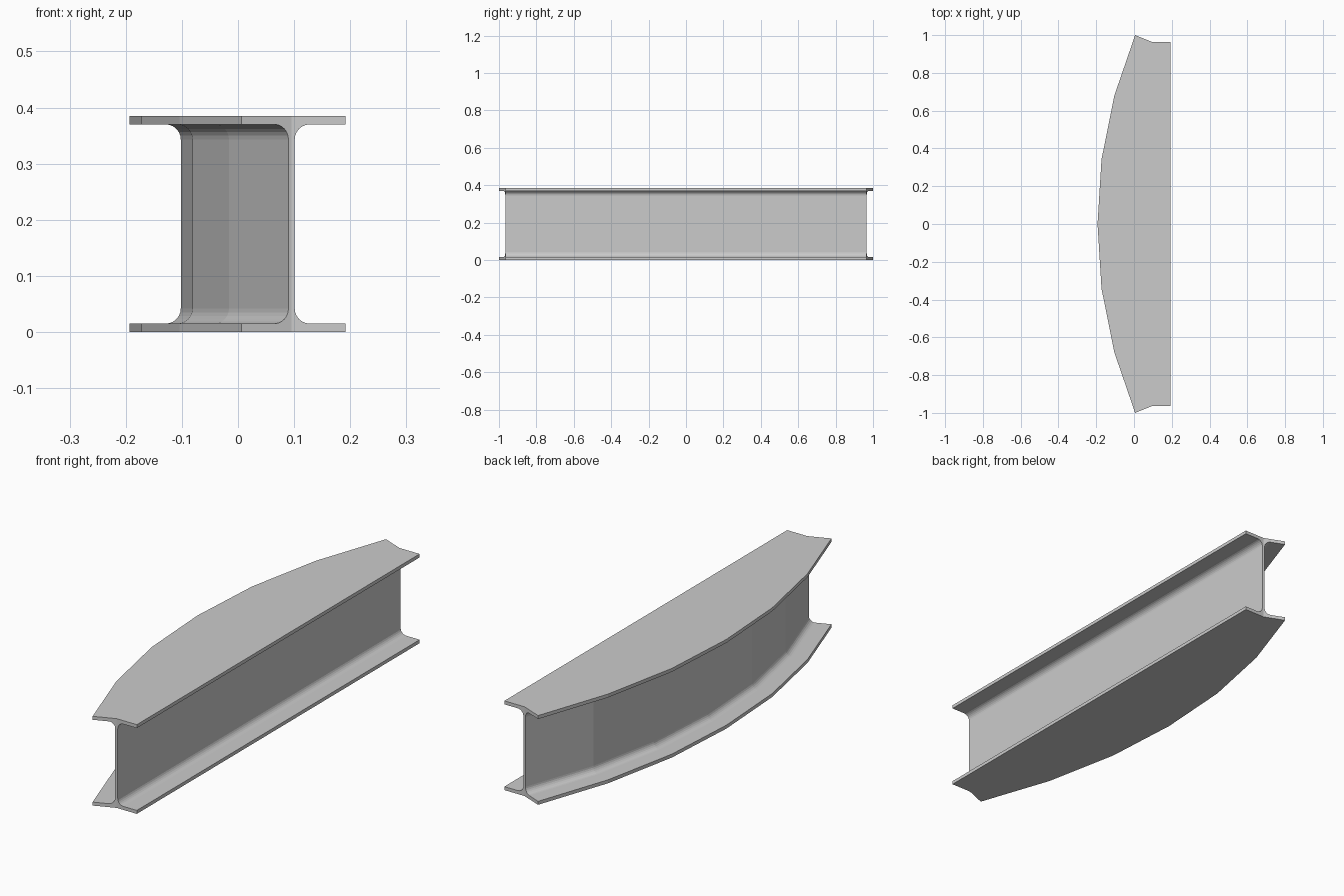
import bpy, bmesh
from math import sin, cos, pi

if "Cube" in bpy.data.objects:
    bpy.data.objects.remove(bpy.data.objects["Cube"])

H, T, R, SEG = 0.385, 0.015, 0.027, 6   # height, flange thickness, fillet
W = 0.091                               # flange overhang beyond web

# Half outline from flange edge to web, as (distance from edge, z), bottom to top
lower = [(0, 0), (0, T)]
for i in range(SEG + 1):
    a = i / SEG * pi / 2
    lower.append((W - R + R * sin(a), T + R - R * cos(a)))
profile = lower + [(d, H - z) for d, z in reversed(lower)]

# Plan stations of the bowed side: flange edge and web face, mirrored in y
half = [((-0.193, 0), (-0.102, 0)),
        ((-0.172, 0.342), (-0.081, 0.334)),
        ((-0.104, 0.680), (-0.016, 0.655)),
        ((0.006, 1.0), (0.090, 0.966))]
flip = lambda p: (p[0], -p[1])
stations = [(flip(a), flip(b)) for a, b in reversed(half[1:])] + half
XR, XC, YEND = 0.192, 0.0955, 0.964     # straight edge, end kink, straight length

bm = bmesh.new()
rings = []
for k, (edge, web) in enumerate(stations):
    left = []
    for d, z in profile:
        t = d / W
        left.append(bm.verts.new((edge[0] + (web[0] - edge[0]) * t,
                                  edge[1] + (web[1] - edge[1]) * t, z)))
    y = max(-YEND, min(YEND, web[1]))
    top = bm.verts.new((XC, y, H))
    right = [bm.verts.new((XR - d, y, z)) for d, z in reversed(profile)]
    bottom = bm.verts.new((XC, y, 0))
    rings.append(left + [top] + right + [bottom])

# Skin between neighbouring stations
n = len(rings[0])
for a, b in zip(rings, rings[1:]):
    for i in range(n):
        j = (i + 1) % n
        bm.faces.new((a[i], a[j], b[j], b[i]))

# Kinked end caps, one face each side of the web
m = len(profile)
for r in (rings[0], rings[-1]):
    bm.faces.new(r[:m + 1] + [r[-1]])
    bm.faces.new(r[m:])
bmesh.ops.recalc_face_normals(bm, faces=bm.faces)

mesh = bpy.data.meshes.new("bowed_beam")
bm.to_mesh(mesh)
bm.free()
beam = bpy.data.objects.new("bowed_beam", mesh)
bpy.context.collection.objects.link(beam)
